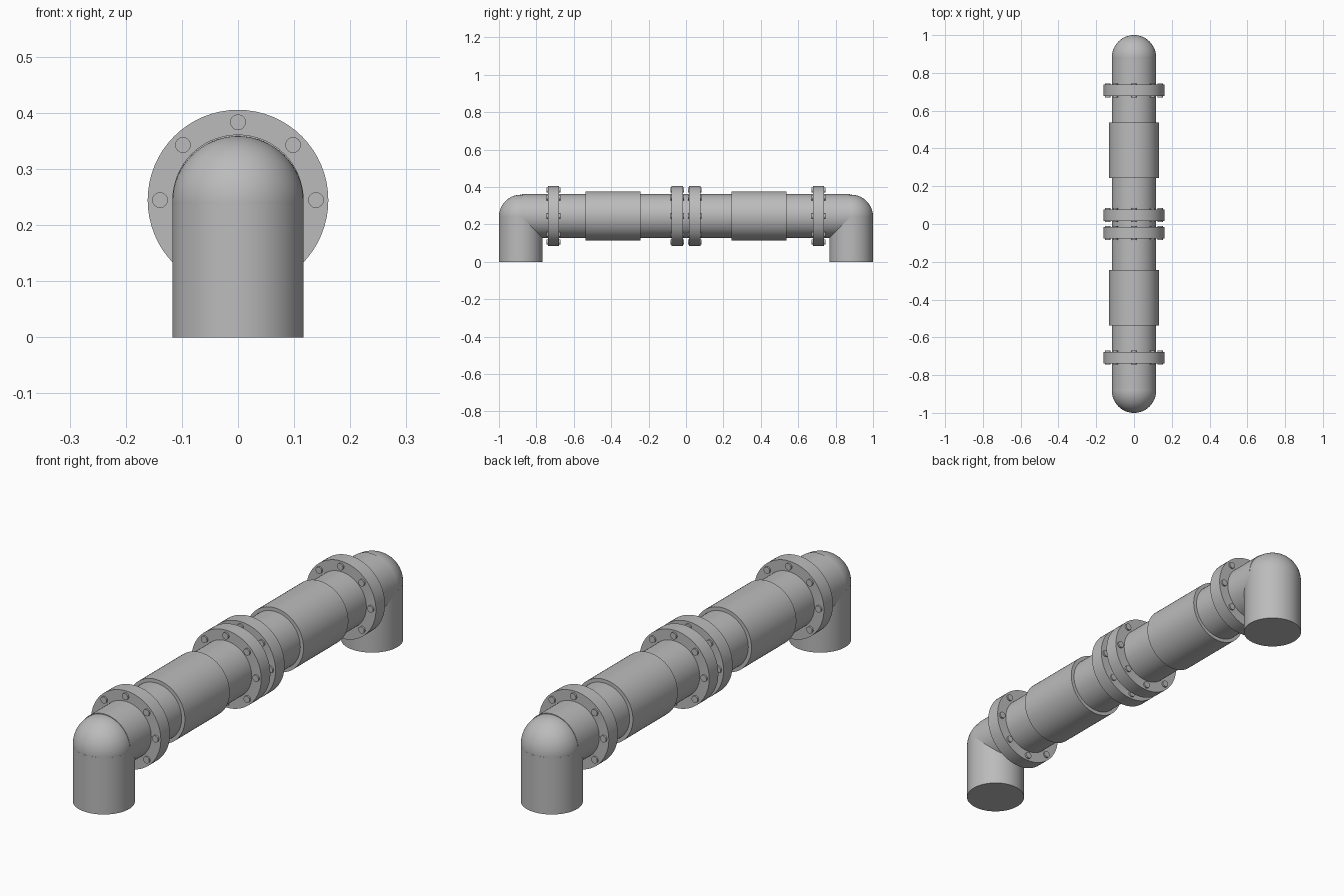
import bpy
import math
from mathutils import Matrix, Vector

cube = bpy.data.objects.get("Cube")
if cube:
    bpy.data.objects.remove(cube, do_unlink=True)

AXIS_Z = 0.2445     # height of the pipe run
PIPE_R = 0.117
ELBOW_Y = 0.883

steel = bpy.data.materials.new("grey_steel")
steel.use_nodes = True
GREY = (0.5, 0.5, 0.5, 1)
steel.diffuse_color = GREY
steel.node_tree.nodes["Principled BSDF"].inputs["Base Color"].default_value = GREY


def finish(name):
    ob = bpy.context.object
    ob.name = name
    ob.data.materials.append(steel)
    bpy.ops.object.shade_smooth_by_angle(angle=math.radians(35))
    return ob


def rod(name, radius, y0, y1, x=0, z=AXIS_Z, sides=64):
    """Cylinder lying along y."""
    bpy.ops.mesh.primitive_cylinder_add(
        vertices=sides, radius=radius, depth=abs(y1 - y0),
        location=(x, (y0 + y1) / 2, z), rotation=(math.pi / 2, 0, 0))
    return finish(name)


def flange(name, y):
    """Disc with a ring of eight through bolts."""
    rod(name, 0.161, y - 0.03, y + 0.03)
    for i in range(8):
        a = i * math.tau / 8
        rod(f"{name}_bolt_{i + 1}", 0.014, y - 0.037, y + 0.037,
            x=0.139 * math.cos(a), z=AXIS_Z + 0.139 * math.sin(a), sides=16)


# Main horizontal pipe
rod("main_pipe", PIPE_R, -0.877, 0.877)

for side, s in (("front", -1), ("back", 1)):
    # Downward leg and rounded elbow
    bpy.ops.mesh.primitive_cylinder_add(
        vertices=64, radius=PIPE_R, depth=0.2366,
        location=(0, s * ELBOW_Y, 0.1183))
    finish(f"{side}_leg")
    bpy.ops.mesh.primitive_uv_sphere_add(
        segments=64, ring_count=32, radius=PIPE_R,
        location=(0, s * ELBOW_Y, 0.2416))
    finish(f"{side}_elbow")
    # Thicker sleeve and bolted flanges
    rod(f"{side}_sleeve", 0.132, s * 0.243, s * 0.538)
    flange(f"{side}_end_flange", s * 0.708)
    flange(f"{side}_middle_flange", s * 0.047)
